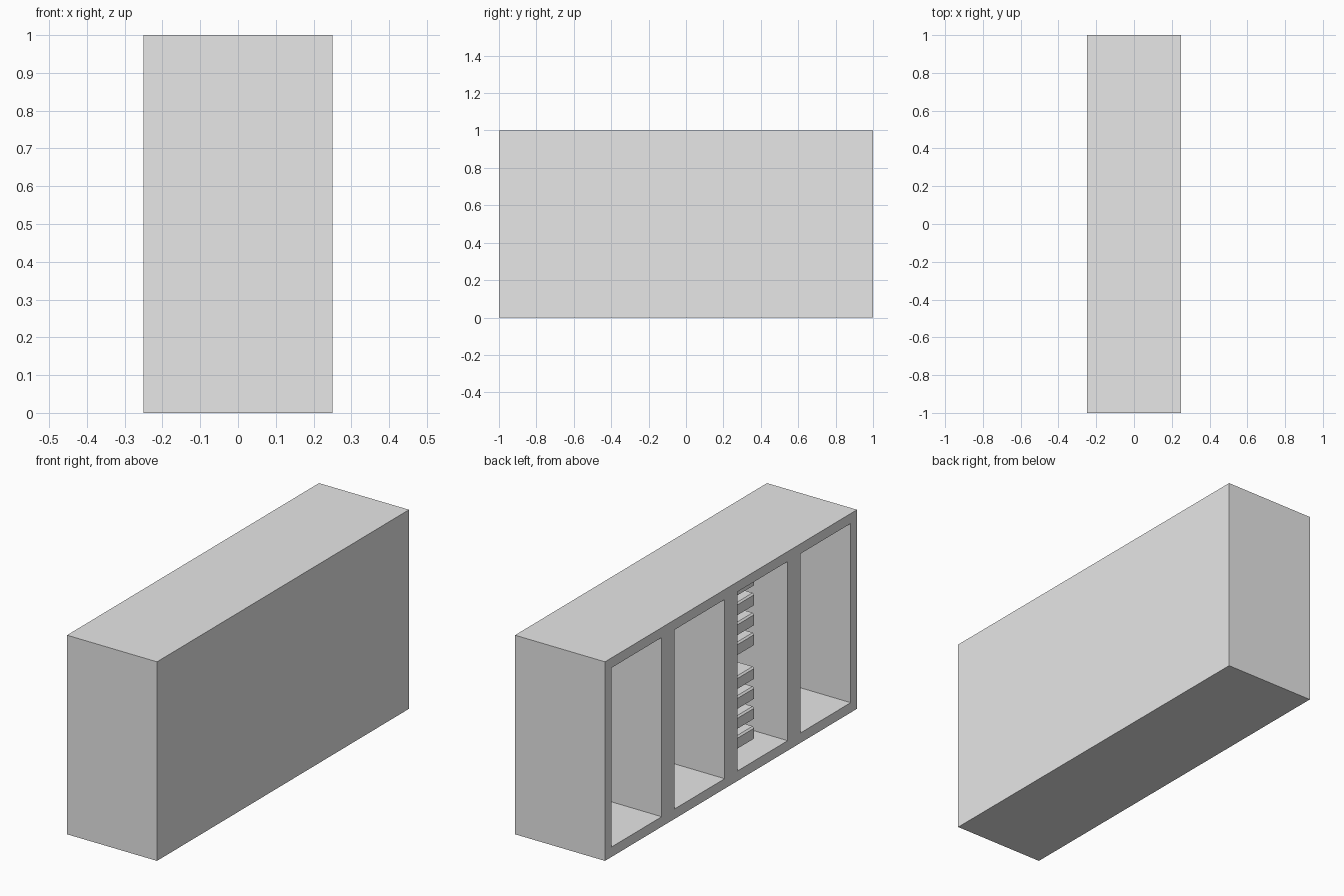
import bpy
import bmesh
from mathutils import Matrix, Vector

if "Cube" in bpy.data.objects:
    bpy.data.objects.remove(bpy.data.objects["Cube"], do_unlink=True)

grey = bpy.data.materials.new("light_grey")
grey.use_nodes = True
grey.diffuse_color = (0.8, 0.8, 0.8, 1)
grey.node_tree.nodes["Principled BSDF"].inputs["Base Color"].default_value = (0.8, 0.8, 0.8, 1)

WIDTH, LENGTH, HEIGHT = 0.5, 2.0, 1.0
WALL, BAYS = 0.05, 4
PITCH = LENGTH / BAYS


def box_mesh(low, high):
    low, high = Vector(low), Vector(high)
    size = high - low
    bm = bmesh.new()
    bmesh.ops.create_cube(bm, size=1, matrix=Matrix.Translation((low + high) / 2) @ Matrix.Diagonal((*size, 1)))
    return bm


def add_object(name, bm):
    mesh = bpy.data.meshes.new(name)
    bm.to_mesh(mesh)
    bm.free()
    mesh.materials.append(grey)
    obj = bpy.data.objects.new(name, mesh)
    bpy.context.collection.objects.link(obj)
    return obj


# Cabinet: one solid block whose open side is divided and sunk into four bays
cabinet = box_mesh((-WIDTH / 2, -LENGTH / 2, 0), (WIDTH / 2, LENGTH / 2, HEIGHT))
bay_centres = [-LENGTH / 2 + PITCH * (i + 0.5) for i in range(BAYS)]
cuts = [((0, c + s * (PITCH / 2 - WALL), 0), (0, 1, 0)) for c in bay_centres for s in (-1, 1)]
cuts += [((0, 0, z), (0, 0, 1)) for z in (WALL, HEIGHT - WALL)]
for point, normal in cuts:
    open_side = [f for f in cabinet.faces if f.normal.x < -0.9]
    geom = set(open_side)
    for f in open_side:
        geom.update(f.edges)
        geom.update(f.verts)
    bmesh.ops.bisect_plane(cabinet, geom=list(geom), plane_co=point, plane_no=normal)
    cabinet.normal_update()


def is_bay(face):
    centre = face.calc_center_median()
    in_width = any(abs(centre.y - c) < 0.1 for c in bay_centres)
    return face.normal.x < -0.9 and in_width and WALL < centre.z < HEIGHT - WALL


bays = [f for f in cabinet.faces if is_bay(f)]
bmesh.ops.inset_individual(cabinet, faces=bays, thickness=0, depth=-(WIDTH - WALL))
add_object("cabinet", cabinet)

# Rack units: two stacks of four slabs in the third bay
y_mid, half = bay_centres[1], 0.105
for stack, base in (("lower", 0.065), ("upper", 0.535)):
    for i in range(4):
        z = base + 0.1 * i
        unit = box_mesh((-0.13, y_mid - half, z), (WIDTH / 2 - WALL, y_mid + half, z + 0.06))
        edges = [e for e in unit.edges if all(v.co.x < 0 and v.co.z > z + 0.03 for v in e.verts)]
        bmesh.ops.bevel(unit, geom=edges, offset=0.008, segments=1, affect='EDGES')
        add_object(f"{stack}_rack_unit_{i + 1}", unit)
